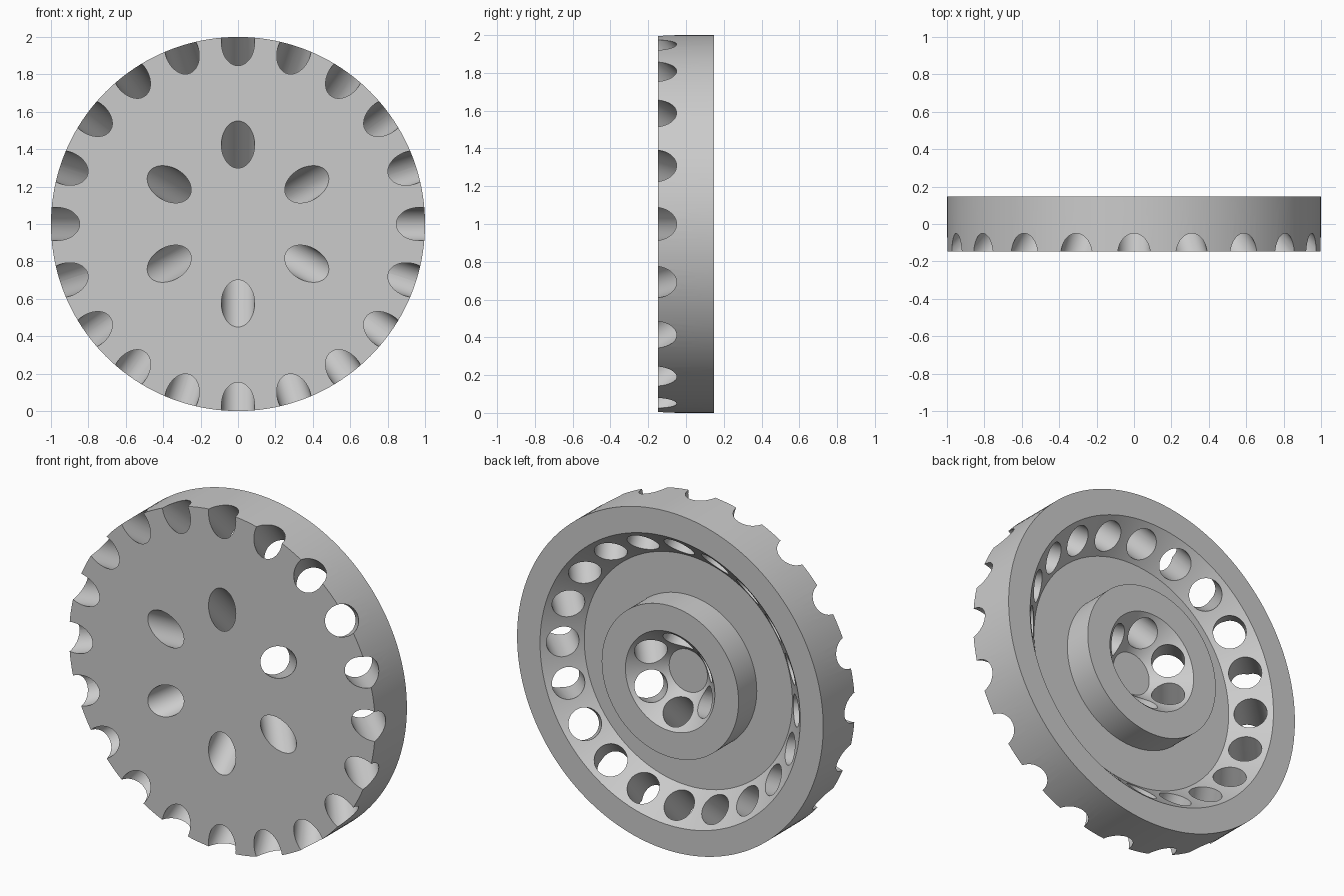
import bpy, bmesh, math
from mathutils import Matrix, Vector

if "Cube" in bpy.data.objects:
    bpy.data.objects.remove(bpy.data.objects["Cube"], do_unlink=True)

HALF = 0.148       # half thickness of the disc
FLOOR = -0.022     # depth of both recesses
HOLE = 0.089       # radius of the slanted holes
CENTRE = Vector((0, 0, 1))

grey = bpy.data.materials.new("plain_grey")
grey.use_nodes = True
colour = (0.6, 0.6, 0.6, 1)
grey.diffuse_color = colour
grey.node_tree.nodes["Principled BSDF"].inputs["Base Color"].default_value = colour


def add_object(name, bm):
    bmesh.ops.recalc_face_normals(bm, faces=bm.faces)
    mesh = bpy.data.meshes.new(name)
    bm.to_mesh(mesh)
    bm.free()
    mesh.materials.append(grey)
    obj = bpy.data.objects.new(name, mesh)
    bpy.context.collection.objects.link(obj)
    return obj


def turned_disc(name, profile, steps=160):
    """Revolve a closed (radius, y) profile around the wheel axis."""
    bm = bmesh.new()
    rings = []
    for r, y in profile:
        if r == 0:
            rings.append([bm.verts.new((0, y, 1))] * steps)
        else:
            rings.append([bm.verts.new((r * math.sin(a), y, 1 + r * math.cos(a)))
                          for a in (math.tau * i / steps for i in range(steps))])
    for a, b in zip(rings, rings[1:]):
        if a[0] is a[1]:
            bm.faces.new(b)
        elif b[0] is b[1]:
            bm.faces.new(a)
        else:
            for i in range(steps):
                j = (i + 1) % steps
                bm.faces.new((a[i], a[j], b[j], b[i]))
    return add_object(name, bm)


def hole_cutters(name, count, radius, y, back, length):
    """Ring of cylinders slanting outward at 45 degrees toward the front."""
    bm = bmesh.new()
    direction = Vector((0, -1, 1)).normalized()
    middle = Vector((0, y, radius)) + direction * (length / 2 - back)
    tilt = direction.to_track_quat('Z', 'Y').to_matrix().to_4x4()
    for i in range(count):
        spin = Matrix.Rotation(math.tau * i / count, 4, 'Y')
        place = Matrix.Translation(CENTRE) @ spin @ Matrix.Translation(middle) @ tilt
        bmesh.ops.create_cone(bm, cap_ends=True, segments=48, radius1=HOLE,
                              radius2=HOLE, depth=length, matrix=place)
    return add_object(name, bm)


# Wheel body: flat front, conical groove and conical hub recess at the back
wheel = turned_disc("wheel_disc", [
    (0, -HALF), (1, -HALF), (1, HALF), (0.85, HALF), (0.68, FLOOR),
    (0.447, FLOOR), (0.447, HALF), (0.292, HALF), (0.125, FLOOR), (0, FLOOR)])

# Slanted holes: rim ring and hub ring
cutters = [hole_cutters("rim_hole_cutter", 20, 0.762, 0.062, 0.06, 0.6),
           hole_cutters("hub_hole_cutter", 6, 0.211, 0.066, 0.035, 0.5)]
for cutter in cutters:
    cutter.hide_render = True
    mod = wheel.modifiers.new(cutter.name, 'BOOLEAN')
    mod.operation = 'DIFFERENCE'
    mod.solver = 'EXACT'
    mod.use_self = True
    mod.object = cutter

# Bake the cuts and discard the cutters
bpy.context.view_layer.update()
graph = bpy.context.evaluated_depsgraph_get()
cut_mesh = bpy.data.meshes.new_from_object(wheel.evaluated_get(graph))
wheel.modifiers.clear()
wheel.data = cut_mesh
for cutter in cutters:
    bpy.data.objects.remove(cutter, do_unlink=True)

# Smooth curved walls, crisp edges
bpy.ops.object.select_all(action='DESELECT')
wheel.select_set(True)
bpy.context.view_layer.objects.active = wheel
bpy.ops.object.shade_smooth_by_angle(angle=math.radians(30))
